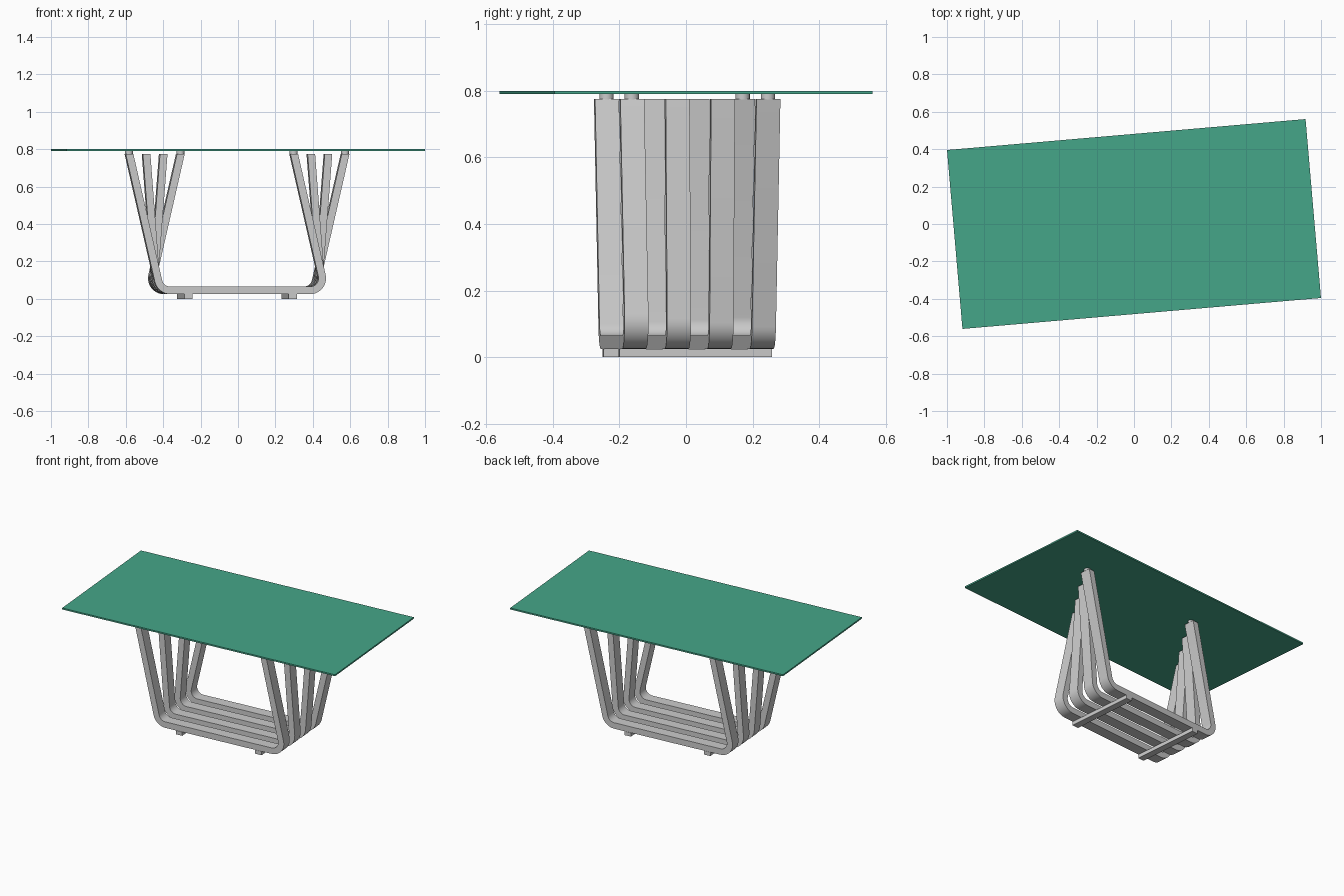
import bpy, bmesh
from math import radians, cos, sin, tan, hypot, atan, pi
from mathutils import Vector, Matrix

if "Cube" in bpy.data.objects:
    bpy.data.objects.remove(bpy.data.objects["Cube"])

TURN = Matrix.Rotation(radians(4.93), 4, 'Z')          # whole table is turned slightly
BASE = TURN @ Matrix.Translation((-0.005, 0.004, 0))   # base sits a touch off centre

THICK, WIDTH = 0.04, 0.072      # frame section
LEG_X, LEG_TOP = 0.442, 0.775   # half span and top of legs
PIVOT_Z, BAR_Z = 0.10, 0.045    # height where all legs cross, floor bar centre
RADIUS, STEPS = 0.065, 10       # corner bend


def finish(name, bm, matrix, smooth=False):
    bmesh.ops.recalc_face_normals(bm, faces=bm.faces)
    me = bpy.data.meshes.new(name)
    bm.to_mesh(me)
    bm.free()
    me.transform(matrix)
    ob = bpy.data.objects.new(name, me)
    bpy.context.collection.objects.link(ob)
    if smooth:
        bpy.ops.object.select_all(action='DESELECT')
        ob.select_set(True)
        bpy.context.view_layer.objects.active = ob
        bpy.ops.object.shade_smooth_by_angle(angle=radians(30))
    return ob


def box(name, size, centre, matrix):
    bm = bmesh.new()
    bmesh.ops.create_cube(bm, size=1)
    bmesh.ops.scale(bm, vec=size, verts=bm.verts)
    bmesh.ops.translate(bm, vec=centre, verts=bm.verts)
    return finish(name, bm, matrix)


def bend(prev, corner, nxt):
    """Inner and outer points of a rounded corner (x, z)."""
    a, b = (prev - corner).normalized(), (nxt - corner).normalized()
    half = a.angle(b) / 2
    centre = corner + (a + b).normalized() * RADIUS / sin(half)
    start = corner + a * RADIUS / tan(half) - centre
    sweep = pi - 2 * half
    pts = []
    for i in range(STEPS + 1):
        t = sweep * i / STEPS
        # path runs counter-clockwise round the U
        d = Vector((start.x * cos(t) - start.y * sin(t),
                    start.x * sin(t) + start.y * cos(t))).normalized()
        pts.append((centre + d * (RADIUS - THICK / 2), centre + d * (RADIUS + THICK / 2)))
    return pts


def frame(name, y, lean):
    """One U-shaped frame whose legs both lean by 'lean' at the top."""
    slope = lean / (LEG_TOP - PIVOT_Z)
    at = lambda side, z: Vector((side * LEG_X + slope * (z - PIVOT_Z), z))
    tl, bl, br, tr = at(-1, LEG_TOP), at(-1, BAR_Z), at(1, BAR_Z), at(1, LEG_TOP)
    half = Vector((THICK / 2 / cos(atan(slope)), 0))    # level cut at leg tops
    rails = [(tl + half, tl - half)] + bend(tl, bl, br) + bend(bl, br, tr) + [(tr - half, tr + half)]
    bm = bmesh.new()
    rings = []
    for inner, outer in rails:
        rings.append([bm.verts.new((p.x, y + s * WIDTH / 2, p.y))
                      for p, s in ((inner, -1), (outer, -1), (outer, 1), (inner, 1))])
    for r, q in zip(rings, rings[1:]):
        for k in range(4):
            bm.faces.new((r[k], r[(k + 1) % 4], q[(k + 1) % 4], q[k]))
    bm.faces.new(rings[0])
    bm.faces.new(rings[-1])
    finish(name, bm, BASE, smooth=True)
    return tl.x, tr.x


# Four frames fanning from left-leaning (front) to right-leaning (back)
for i in range(4):
    k = i - 1.5
    y = k * 0.128
    tops = frame(f"leg_frame_{i + 1}", y, k * 0.103)
    # Round pads carry the top on the outer frames only
    if i in (0, 3):
        for side, x in zip(("left", "right"), tops):
            bm = bmesh.new()
            bmesh.ops.create_cone(bm, cap_ends=True, segments=24, radius1=0.0215,
                                  radius2=0.0215, depth=0.016)
            bmesh.ops.translate(bm, vec=(x, y, LEG_TOP + 0.007), verts=bm.verts)
            finish(f"pad_{i + 1}_{side}", bm, BASE, smooth=True)

# Floor strips tying the frames together
for side, s in (("left", -1), ("right", 1)):
    box(f"floor_strip_{side}", (0.045, 0.46, 0.025), (s * 0.28, 0, 0.0125), BASE)

# Table top
top = box("table_top", (1.924, 0.96, 0.01), (0, 0, 0.795), TURN)
mat = bpy.data.materials.new("green_glass")
mat.diffuse_color = (0.06, 0.38, 0.25, 1)
mat.use_nodes = True
mat.node_tree.nodes["Principled BSDF"].inputs["Base Color"].default_value = mat.diffuse_color
top.data.materials.append(mat)
